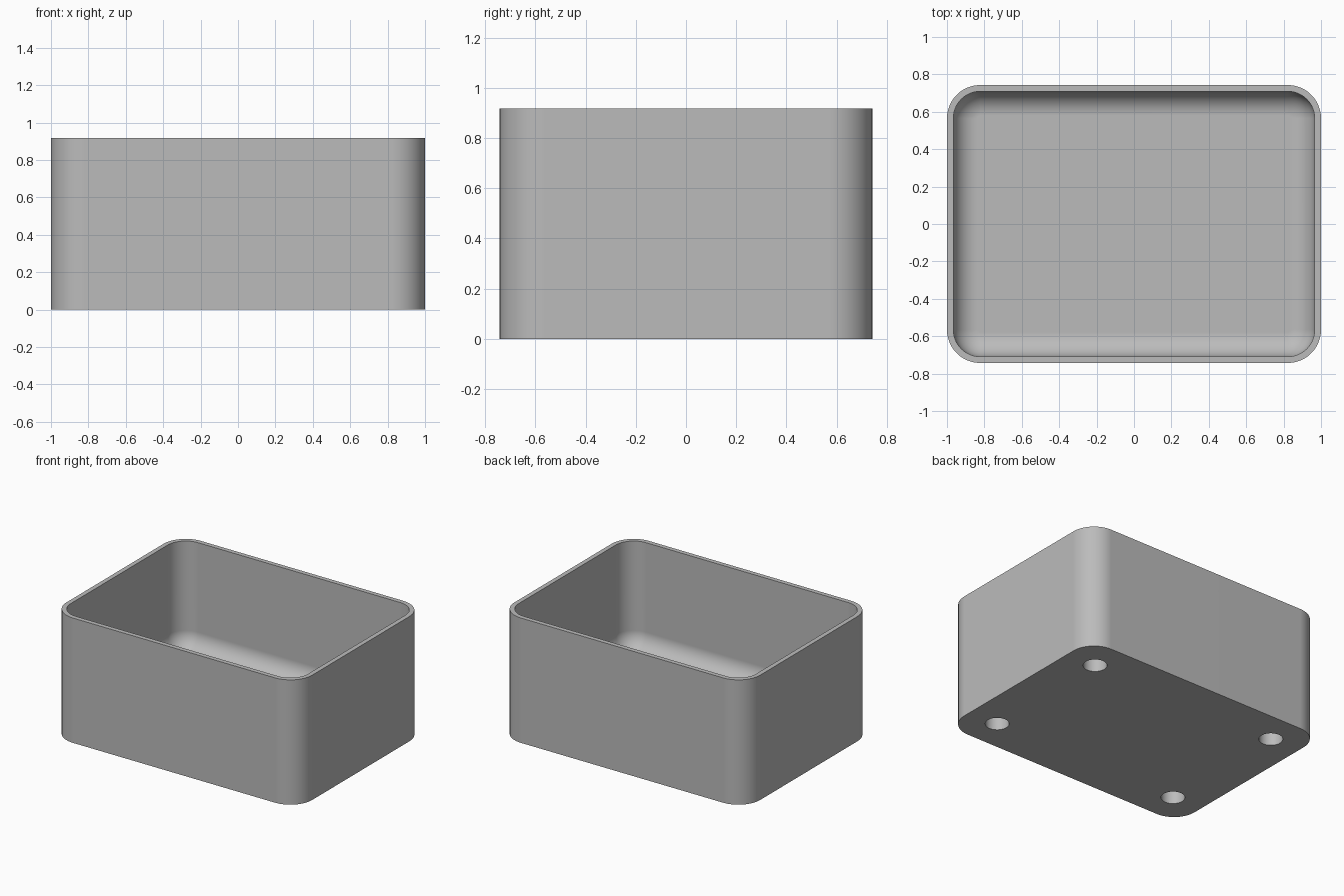
import bpy
import bmesh
from math import sin, cos, pi, radians

old = bpy.data.objects.get("Cube")
if old:
    bpy.data.objects.remove(old, do_unlink=True)

# Dimensions
HALF_X, HALF_Y, HEIGHT = 1.0, 0.743, 0.918
CORNER, WALL, FLOOR, FILLET = 0.178, 0.034, 0.13, 0.13
HOLE_X, HOLE_Y, HOLE_R, HOLE_DEPTH = 0.764, 0.507, 0.08, 0.1
STEPS = 12

grey = bpy.data.materials.new("plain grey")
grey.use_nodes = True
colour = (0.5, 0.5, 0.5, 1)
grey.diffuse_color = colour
grey.node_tree.nodes["Principled BSDF"].inputs["Base Color"].default_value = colour


def rounded_ring(bm, inset, z):
    """Ring of vertices round a rounded rectangle shrunk by inset."""
    r = CORNER - inset
    cx, cy = HALF_X - CORNER, HALF_Y - CORNER
    ring = []
    for i, (sx, sy) in enumerate([(1, 1), (-1, 1), (-1, -1), (1, -1)]):
        for k in range(STEPS + 1):
            a = (i + k / STEPS) * pi / 2
            ring.append(bm.verts.new((sx * cx + r * cos(a), sy * cy + r * sin(a), z)))
    return ring


# Open box: outer wall, rim, inner wall, rounded floor edge
profile = [(0, 0), (0, HEIGHT), (WALL, HEIGHT)]
for k in range(9):
    a = k / 8 * pi / 2
    profile.append((WALL + FILLET * (1 - cos(a)), FLOOR + FILLET * (1 - sin(a))))

bm = bmesh.new()
rings = [rounded_ring(bm, inset, z) for inset, z in profile]
for low, high in zip(rings, rings[1:]):
    for i in range(len(low)):
        j = (i + 1) % len(low)
        bm.faces.new((low[i], low[j], high[j], high[i]))
bm.faces.new(rings[0][::-1])
bm.faces.new(rings[-1])
bmesh.ops.recalc_face_normals(bm, faces=bm.faces)
mesh = bpy.data.meshes.new("open_box")
bm.to_mesh(mesh)
bm.free()
mesh.materials.append(grey)
box = bpy.data.objects.new("open_box", mesh)
bpy.context.collection.objects.link(box)

# Four blind round holes in the underside
for sx in (-1, 1):
    for sy in (-1, 1):
        bpy.ops.mesh.primitive_cylinder_add(
            vertices=40, radius=HOLE_R, depth=2 * HOLE_DEPTH,
            location=(sx * HOLE_X, sy * HOLE_Y, 0))
        cutter = bpy.context.object
        cutter.name = "hole_cutter"
        cutter.hide_render = True
        cutter.data.materials.append(grey)
        cut = box.modifiers.new("hole", 'BOOLEAN')
        cut.operation = 'DIFFERENCE'
        cut.solver = 'EXACT'
        cut.object = cutter
        bpy.context.view_layer.objects.active = box
        bpy.ops.object.modifier_apply(modifier=cut.name)
        bpy.data.objects.remove(cutter, do_unlink=True)

# Smooth corners, sharp rim and hole edges
bpy.ops.object.select_all(action='DESELECT')
box.select_set(True)
bpy.context.view_layer.objects.active = box
bpy.ops.object.shade_smooth_by_angle(angle=radians(35))
weighted = box.modifiers.new("flat_sides", 'WEIGHTED_NORMAL')
weighted.keep_sharp = True
